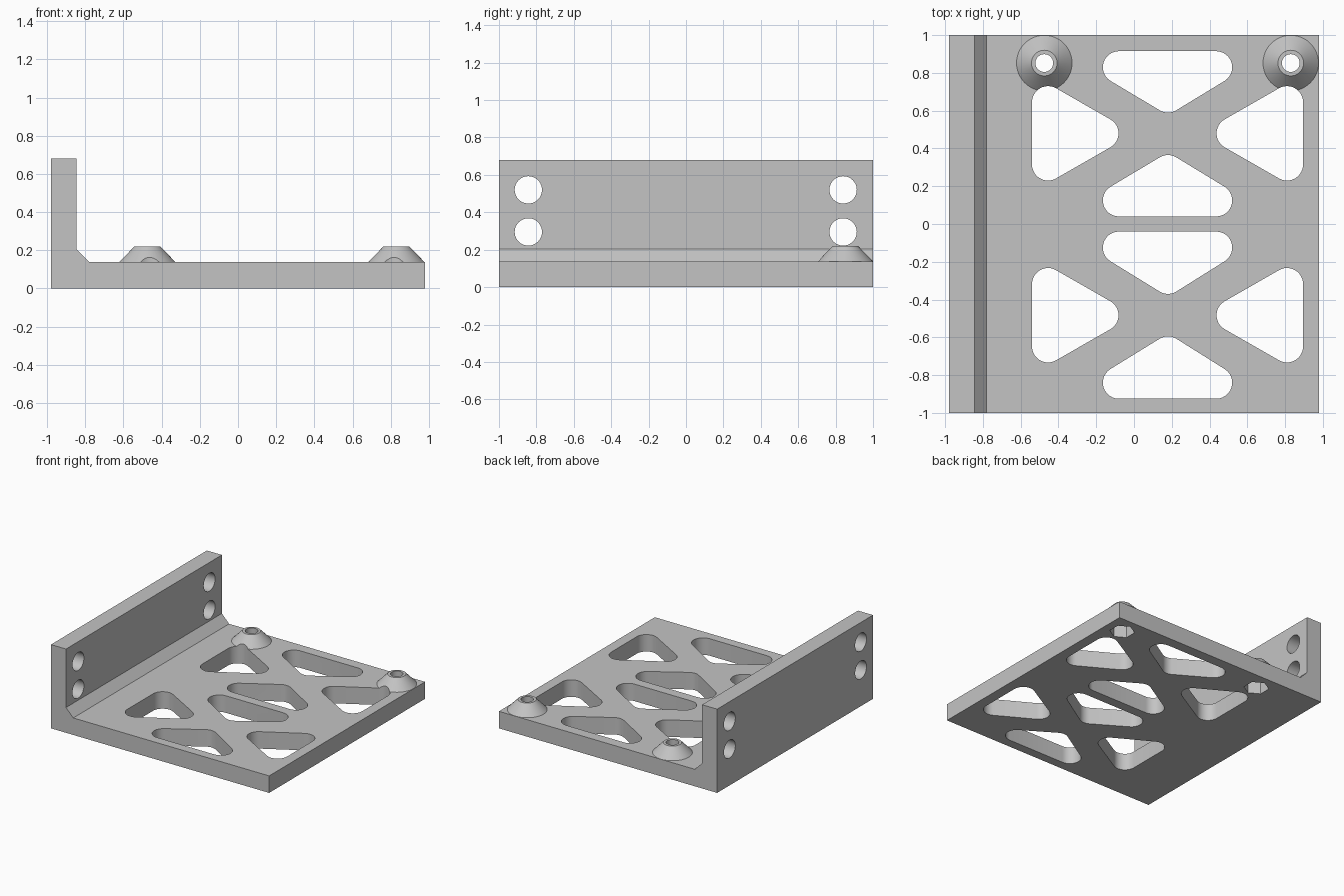
import bpy, bmesh, math
from mathutils import Vector

if "Cube" in bpy.data.objects:
    bpy.data.objects.remove(bpy.data.objects["Cube"])

grey = bpy.data.materials.new("light grey")
grey.use_nodes = True
grey.diffuse_color = (0.55, 0.55, 0.55, 1)
grey.node_tree.nodes["Principled BSDF"].inputs["Base Color"].default_value = grey.diffuse_color


def prism(name, points, depth):
    """Closed 3D outline pushed along the depth vector."""
    bm = bmesh.new()
    face = bm.faces.new([bm.verts.new(p) for p in points])
    top = bmesh.ops.extrude_face_region(bm, geom=[face])["geom"]
    bmesh.ops.translate(bm, vec=depth, verts=[v for v in top if isinstance(v, bmesh.types.BMVert)])
    bmesh.ops.recalc_face_normals(bm, faces=bm.faces)
    mesh = bpy.data.meshes.new(name)
    bm.to_mesh(mesh)
    bm.free()
    obj = bpy.data.objects.new(name, mesh)
    bpy.context.collection.objects.link(obj)
    mesh.materials.append(grey)
    return obj


def cylinder(name, r1, r2, z0, z1, x, y, sides=48, turn=0):
    bpy.ops.mesh.primitive_cone_add(vertices=sides, radius1=r1, radius2=r2, depth=z1 - z0,
                                    location=(x, y, (z0 + z1) / 2), rotation=(0, 0, turn))
    obj = bpy.context.object
    obj.name = name
    obj.data.materials.append(grey)
    return obj


def combine(tool, operation):
    mod = bracket.modifiers.new(operation, "BOOLEAN")
    mod.operation, mod.solver, mod.object = operation, "EXACT", tool
    bpy.context.view_layer.objects.active = bracket
    bpy.ops.object.modifier_apply(modifier=mod.name)
    bpy.data.objects.remove(tool)


def rounded_triangle(centres, radius=0.085, steps=12):
    """Outline around three corner circles given counterclockwise."""
    pts = []
    for i in range(3):
        a, b, c = (Vector(centres[(i + k) % 3]) for k in (-1, 0, 1))
        start = math.atan2(*(b - a).yx) - math.pi / 2
        sweep = (math.atan2(*(c - b).yx) - math.pi / 2 - start) % math.tau
        for k in range(steps + 1):
            t = start + sweep * k / steps
            pts.append((b.x + radius * math.cos(t), b.y + radius * math.sin(t), -0.1))
    return pts


# L-shaped body with a chamfered inner corner
section = [(-0.98, 0), (0.98, 0), (0.98, 0.138), (-0.78, 0.138),
           (-0.845, 0.205), (-0.845, 0.68), (-0.98, 0.68)]
bracket = prism("bracket", [(x, -1, z) for x, z in section], (0, 2, 0))

# Conical screw bosses
bosses = [(-0.475, 0.852), (0.83, 0.852)]
for x, y in bosses:
    combine(cylinder("boss_base", 0.147, 0.147, 0.05, 0.138, x, y), "UNION")
    combine(cylinder("boss", 0.147, 0.068, 0.138, 0.22, x, y), "UNION")

# Triangular lightening holes: flat side along x, then flat side along y
triangles = []
for flat, apex in ((0.83, 0.675), (0.125, 0.28), (-0.125, -0.285), (-0.84, -0.68)):
    tri = [(-0.08, flat), (0.435, flat), (0.18, apex)]
    triangles.append(tri if apex > flat else tri[::-1])
for y in (0.48, -0.483):
    for flat, apex in ((-0.455, -0.167), (0.81, 0.522)):
        tri = [(flat, y + 0.165), (flat, y - 0.165), (apex, y)]
        triangles.append(tri if apex > flat else tri[::-1])
for tri in triangles:
    combine(prism("lightening_cutter", rounded_triangle(tri), (0, 0, 0.5)), "DIFFERENCE")

# Screw holes with hexagonal nut pockets underneath
for x, y in bosses:
    combine(cylinder("screw_cutter", 0.047, 0.047, -0.1, 0.4, x, y), "DIFFERENCE")
    combine(cylinder("nut_cutter", 0.094, 0.094, -0.1, 0.1, x, y, 6, 0), "DIFFERENCE")

# Mounting holes through the upright wall
for y in (-0.843, 0.84):
    for z in (0.295, 0.52):
        ring = [math.tau * k / 48 for k in range(48)]
        pts = [(-1.1, y + 0.073 * math.cos(t), z + 0.073 * math.sin(t)) for t in ring]
        combine(prism("mount_cutter", pts, (0.3, 0, 0)), "DIFFERENCE")

bpy.ops.object.select_all(action="DESELECT")
bracket.select_set(True)
bpy.context.view_layer.objects.active = bracket
bpy.ops.object.shade_smooth_by_angle(angle=math.radians(25))
